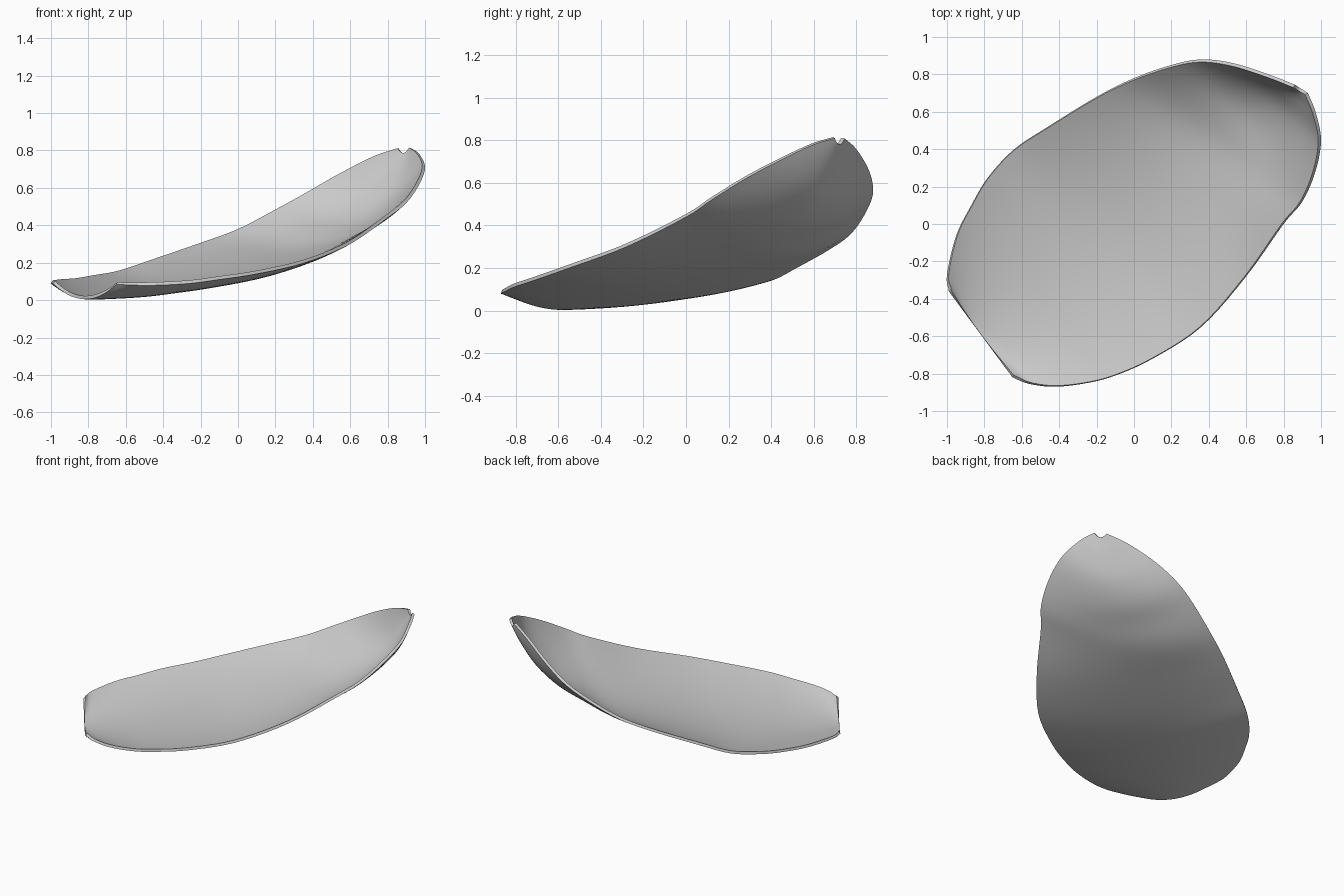
import bpy
import bmesh
from mathutils import Vector

cube = bpy.data.objects.get("Cube")
if cube:
    bpy.data.objects.remove(cube, do_unlink=True)

THICKNESS = 0.018
ROWS_PER_SPAN = 5
COLUMNS = 28

# Cross-sections from the cut end to the tip:
# left rim, right rim, height of the bowl between them
SECTIONS = [
    ((-.99, -.36, .09), (-.65, -.82, .085), .005),
    ((-1, -.27, .09), (-.56, -.855, .08), .003),
    ((-.95, -.06, .095), (-.42, -.87, .08), .007),
    ((-.87, .1, .1), (-.25, -.85, .09), .015),
    ((-.78, .25, .115), (-.1, -.81, .11), .03),
    ((-.64, .4, .14), (.1, -.72, .14), .055),
    ((-.46, .52, .2), (.36, -.55, .2), .1),
    ((-.2, .68, .29), (.6, -.28, .3), .18),
    ((0, .78, .365), (.8, 0, .44), .26),
    ((.2, .85, .47), (.9, .12, .52), .34),
    ((.36, .88, .56), (.97, .28, .62), .42),
    ((.53, .86, .66), (1, .45, .71), .53),
    ((.72, .8, .76), (.97, .6, .78), .67),
    ((.86, .745, .81), (.93, .7, .81), .78),
]


def make_material(name, color):
    mat = bpy.data.materials.new(name)
    mat.use_nodes = True
    mat.diffuse_color = color
    mat.node_tree.nodes["Principled BSDF"].inputs["Base Color"].default_value = color
    return mat


def smooth_path(points):
    """Catmull-Rom curve through the points."""
    ends = [points[0] * 2 - points[1]] + points + [points[-1] * 2 - points[-2]]
    path = []
    for a, b, c, d in zip(ends, ends[1:], ends[2:], ends[3:]):
        for i in range(ROWS_PER_SPAN):
            t = i / ROWS_PER_SPAN
            path.append((b * 2 + (c - a) * t + (a * 2 - b * 5 + c * 4 - d) * t ** 2
                         + (b * 3 - a - c * 3 + d) * t ** 3) / 2)
    return path + [points[-1]]


def section_point(left, right, middle, u):
    """Point on the parabola from left rim through the bowl to right rim."""
    dip = middle - (left + right) / 2
    return left.lerp(right, u) + dip * (4 * u * (1 - u))


# Curved petal surface
lefts = [Vector(s[0]) for s in SECTIONS]
rights = [Vector(s[1]) for s in SECTIONS]
middles = []
for l, r, s in zip(lefts, rights, SECTIONS):
    m = (l + r) / 2
    m.z = s[2]
    middles.append(m)

bm = bmesh.new()
rows = []
for l, r, m in zip(*map(smooth_path, (lefts, rights, middles))):
    rows.append([bm.verts.new(section_point(l, r, m, i / COLUMNS))
                 for i in range(COLUMNS + 1)])
for a, b in zip(rows, rows[1:]):
    for i in range(COLUMNS):
        bm.faces.new((a[i], a[i + 1], b[i + 1], b[i]))
bm.normal_update()
if sum(f.normal.z for f in bm.faces) < 0:
    bmesh.ops.reverse_faces(bm, faces=bm.faces[:])

mesh = bpy.data.meshes.new("petal_shell")
bm.to_mesh(mesh)
bm.free()
mesh.materials.append(make_material("plain_grey", (0.6, 0.6, 0.6, 1)))
petal = bpy.data.objects.new("petal_shell", mesh)
bpy.context.collection.objects.link(petal)

# Thin wall, grown inward from the outer surface
wall = petal.modifiers.new("wall", "SOLIDIFY")
wall.thickness = THICKNESS
wall.offset = 1
bpy.context.view_layer.objects.active = petal
petal.select_set(True)
bpy.ops.object.modifier_apply(modifier=wall.name)
bpy.ops.object.shade_smooth_by_angle(angle=0.7)
